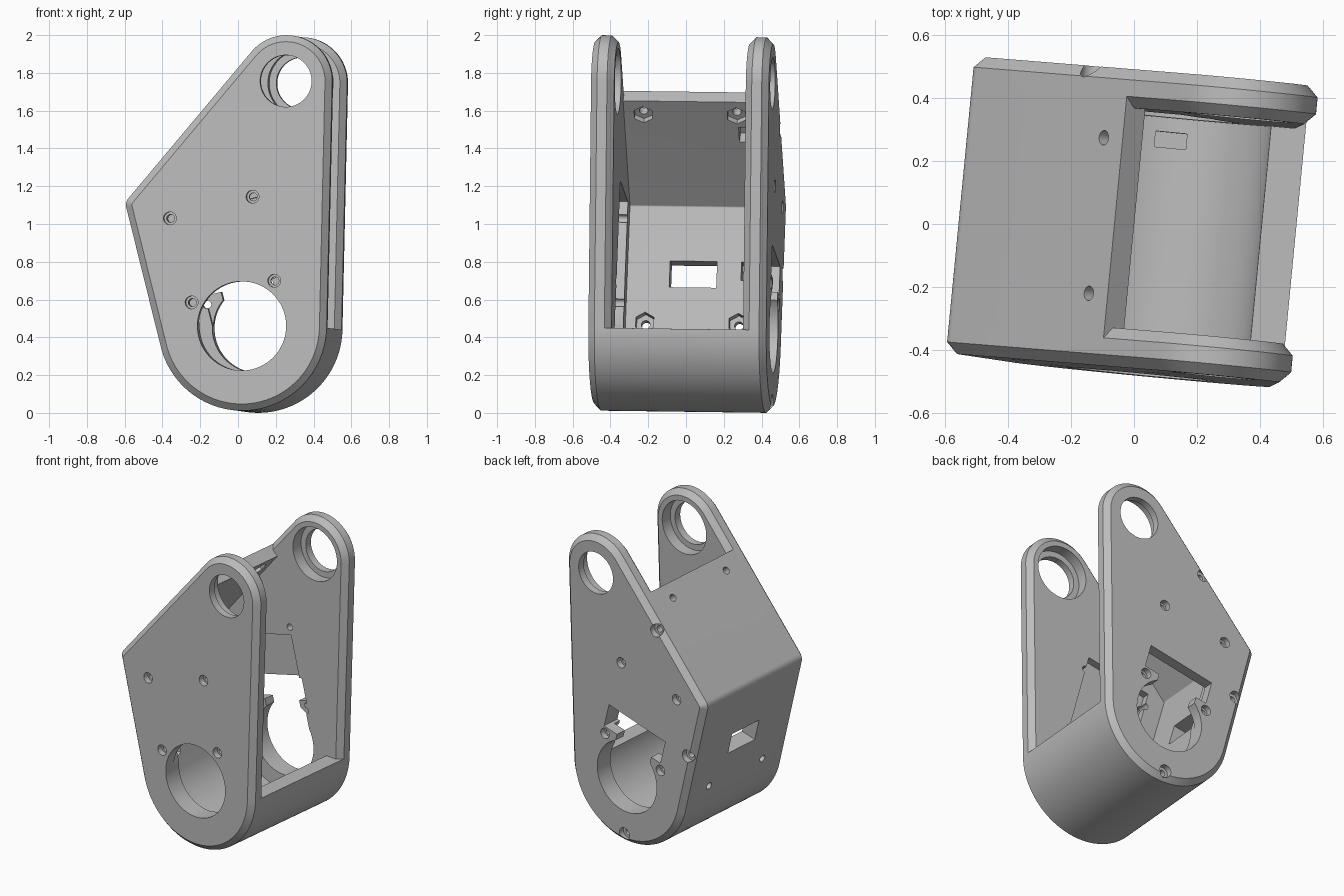
import bpy, bmesh
from math import cos, sin, pi, radians
from mathutils import Matrix, Vector

if "Cube" in bpy.data.objects:
    bpy.data.objects.remove(bpy.data.objects["Cube"], do_unlink=True)

# One plain grey
grey = bpy.data.materials.new("plain_grey")
grey.use_nodes = True
grey.diffuse_color = (0.5, 0.5, 0.5, 1)
grey.node_tree.nodes["Principled BSDF"].inputs["Base Color"].default_value = grey.diffuse_color

# Whole bracket sits slightly turned
PLACE = (Matrix.Translation((0, -0.006, 0)) @ Matrix.Rotation(radians(-5.5), 4, 'Z')
         @ Matrix.Rotation(radians(-0.75), 4, 'X'))

# Outline = three rounded corners joined by tangents: (x, z, radius)
OUTER = [(0.065, 0.454, 0.448), (0.298, 1.751, 0.243), (-0.5, 1.095, 0.055)]
INNER = [(0.065, 0.454, 0.338), (0.298, 1.751, 0.165), (-0.445, 1.09, 0.01)]
PLATE_IN, PLATE_OUT, CHAMFER = 0.35, 0.473, 0.035
MOTOR = Matrix.Translation((0.065, 0, 0.454)) @ Matrix.Rotation(radians(-14.6), 4, 'Y')


def outline(corners, inset=0.0, steps=144):
    pts = []
    for i in range(steps):
        a = 2 * pi * (i + 0.5) / steps
        c, s = cos(a), sin(a)
        x, z, r = max(corners, key=lambda k: k[0] * c + k[1] * s + k[2])
        pts.append((x + (r - inset) * c, z + (r - inset) * s))
    return pts


def circle(x, z, r, steps=64):
    return [(x + r * cos(2 * pi * i / steps), z + r * sin(2 * pi * i / steps))
            for i in range(steps)]


def rect(x0, x1, z0, z1):
    return [(x0, z0), (x1, z0), (x1, z1), (x0, z1)]


def loft(name, rings, matrix=Matrix()):
    """Closed solid through (xz points, y) rings."""
    bm = bmesh.new()
    loops = [[bm.verts.new(matrix @ Vector((x, y, z))) for x, z in pts] for pts, y in rings]
    for a, b in zip(loops, loops[1:]):
        for i in range(len(a)):
            j = (i + 1) % len(a)
            bm.faces.new((a[i], a[j], b[j], b[i]))
    bm.faces.new(loops[0])
    bm.faces.new(loops[-1])
    bmesh.ops.recalc_face_normals(bm, faces=bm.faces)
    mesh = bpy.data.meshes.new(name)
    bm.to_mesh(mesh)
    bm.free()
    ob = bpy.data.objects.new(name, mesh)
    bpy.context.collection.objects.link(ob)
    return ob


def prism(pts, y0, y1, matrix=Matrix()):
    return loft("cutter", [(pts, y0), (pts, y1)], matrix)


def carve(ob, cutters):
    for c in cutters:
        c.hide_render = True
        mod = ob.modifiers.new("cut", 'BOOLEAN')
        mod.operation, mod.solver, mod.object = 'DIFFERENCE', 'EXACT', c
    bpy.context.view_layer.update()
    deps = bpy.context.evaluated_depsgraph_get()
    mesh = bpy.data.meshes.new_from_object(ob.evaluated_get(deps))
    ob.modifiers.clear()
    ob.data = mesh
    for c in cutters:
        bpy.data.objects.remove(c, do_unlink=True)


def finish(ob):
    ob.data.transform(PLACE)
    ob.data.materials.clear()
    ob.data.materials.append(grey)
    bpy.ops.object.select_all(action='DESELECT')
    ob.select_set(True)
    bpy.context.view_layer.objects.active = ob
    bpy.ops.object.shade_smooth_by_angle(angle=radians(25))


def screw(x, z, side, head, matrix=Matrix()):
    """Through hole with a wider recess on the outer face."""
    return [prism(circle(x, z, 0.021, 24), side * 0.3, side * 0.6, matrix),
            prism(circle(x, z, head, 32), side * 0.435, side * 0.6, matrix)]


def side_plate(name, side, upper_z, pocket_top):
    levels = [(CHAMFER, PLATE_IN), (0, PLATE_IN + CHAMFER),
              (0, PLATE_OUT - CHAMFER), (CHAMFER, PLATE_OUT)]
    plate = loft(name, [(outline(OUTER, i), side * y) for i, y in levels])
    px, pz = OUTER[1][:2]
    # pivot bore with bearing seat, motor bore
    cuts = [prism(circle(px, pz, 0.137), side * 0.3, side * 0.6),
            prism(circle(px, pz, 0.175), side * 0.3, side * 0.425),
            prism(circle(0, 0, 0.236, 96), side * 0.3, side * 0.6, MOTOR)]
    # shallow motor pocket on the inner face
    cuts.append(prism(rect(-0.225, 0.225, 0.02, pocket_top), side * 0.3, side * 0.4, MOTOR))
    for x in (-0.227, 0.227):
        for z in (0.188, upper_z):
            cuts += screw(x, z, side, 0.034, MOTOR)
    return plate, cuts


# Front plate
front, cuts = side_plate("front_plate", -1, 0.648, 0.74)
carve(front, cuts)
finish(front)

# Back plate with motor window, neck and three edge screws
EDGE_SCREWS = [(-0.175, 1.505, 49.9), (-0.418, 0.74, -76), (0.09, 0.065, 0)]
back, cuts = side_plate("back_plate", 1, 0.72, 0.67)
cuts += [prism(rect(-0.215, 0.245, 0.235, 0.395), 0.3, 0.6, MOTOR),
         prism(rect(-0.14, 0.14, 0.1, 0.3), 0.3, 0.6, MOTOR)]
for x, z, _ in EDGE_SCREWS:
    cuts += screw(x, z, 1, 0.04)
carve(back, cuts)
finish(back)

# Wrap-around wall between the plates
span = PLATE_IN + CHAMFER
wall = loft("wrap_wall", [(outline(OUTER), -span), (outline(OUTER), span)])
cuts = [prism(outline(INNER), -0.6, 0.6)]
opening = [(0.1, 0.445), (1, 0.445), (1, 2.3), (-0.292, 1.893), (0.168, 1.507)]
cuts.append(prism(opening, -0.6, 0.6))


def on_wall(start, angle, along, y):
    """Frame on the outer surface: X along the wall, Z sideways, Y outward."""
    a = radians(angle)
    d = Vector((cos(a), 0, sin(a)))
    out = Vector((-abs(sin(a)), 0, cos(a) if angle > 0 else -cos(a)))
    pos = Vector((start[0], 0, start[1])) + d * along
    m = Matrix((d, out, Vector((0, 1, 0)))).transposed().to_4x4()
    m.translation = pos + Vector((0, y, 0))
    return m


UPPER = ((-0.542, 1.130), 49.9)
LOWER = ((-0.553, 1.082), -76)
# bolt holes with hex nut seats
for (start, angle), along in ((UPPER, 0.652), (LOWER, 0.65)):
    for y in (-0.248, 0.248):
        m = on_wall(start, angle, along, y)
        cuts.append(prism(circle(0, 0, 0.023, 24), -0.3, 0.1, m))
        cuts.append(prism(circle(0, 0, 0.055, 6), -0.2, -0.05, m))
# cable window
cuts.append(prism(rect(-0.072, 0.072, -0.125, 0.125), -0.3, 0.1, on_wall(*LOWER, 0.385, 0)))
# nut slots behind the edge screws
for x, z, angle in EDGE_SCREWS:
    m = Matrix.Translation((x, 0, z)) @ Matrix.Rotation(radians(-angle), 4, 'Y')
    cuts.append(prism(rect(-0.05, 0.05, -0.03, 0.06) if angle <= 0 else
                      rect(-0.05, 0.05, -0.06, 0.03), 0.255, 0.305, m))
    cuts.append(prism(circle(x, z, 0.04, 32), 0.435, 0.6))
carve(wall, cuts)
finish(wall)
